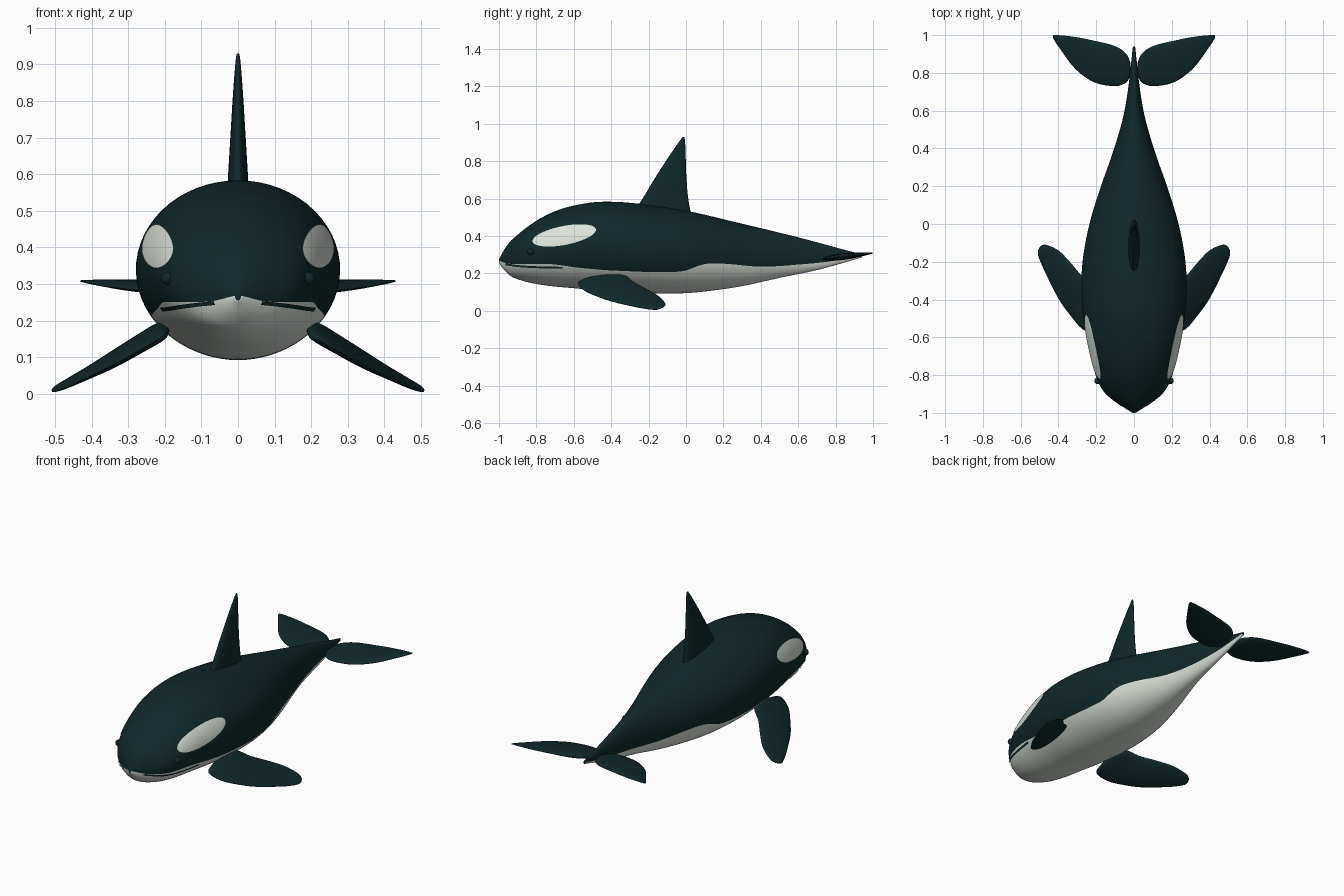
import bpy, bmesh, math
from mathutils import Vector

cube = bpy.data.objects.get("Cube")
if cube:
    bpy.data.objects.remove(cube, do_unlink=True)


def material(name, rgb):
    m = bpy.data.materials.new(name)
    m.use_nodes = True
    m.diffuse_color = (*rgb, 1)
    m.node_tree.nodes["Principled BSDF"].inputs["Base Color"].default_value = (*rgb, 1)
    return m


DARK = material("dark_teal_black", (0.005, 0.021, 0.023))
WHITE = material("off_white", (0.72, 0.77, 0.70))


def sample(table, u):
    """Smooth interpolation of rows (key, values...) at key u."""
    i = 0
    while i < len(table) - 2 and u > table[i + 1][0]:
        i += 1

    def slope(j, k):
        a, b = table[max(j - 1, 0)], table[min(j + 1, len(table) - 1)]
        return (b[k] - a[k]) / (b[0] - a[0])
    p, q = table[i], table[i + 1]
    d = q[0] - p[0]
    t = min(max((u - p[0]) / d, 0), 1)
    s = t * t * (3 - 2 * t)
    return [p[k] + (q[k] - p[k]) * s
            + d * t * (1 - t) * ((1 - t) * slope(i, k) - t * slope(i + 1, k))
            for k in range(1, len(p))]


def build(name, rows, mats, closed=True, rule=None, mirror=False):
    """Skin rows of points; closed rows are capped into a solid."""
    bm = bmesh.new()
    vs = [[bm.verts.new(p) for p in row] for row in rows]
    n = len(rows[0])
    for a, b in zip(vs, vs[1:]):
        for j in range(n if closed else n - 1):
            k = (j + 1) % n
            f = bm.faces.new((a[j], a[k], b[k], b[j]))
            f.material_index = rule(j) if rule else 0
    if closed:
        bm.faces.new(vs[0])
        bm.faces.new(vs[-1])
        bmesh.ops.recalc_face_normals(bm, faces=bm.faces)
    me = bpy.data.meshes.new(name)
    bm.to_mesh(me)
    bm.free()
    for m in mats:
        me.materials.append(m)
    ob = bpy.data.objects.new(name, me)
    bpy.context.collection.objects.link(ob)
    finish(ob, mirror)
    return ob


def finish(ob, mirror):
    bpy.ops.object.select_all(action='DESELECT')
    ob.select_set(True)
    bpy.context.view_layer.objects.active = ob
    bpy.ops.object.shade_smooth_by_angle(angle=math.radians(60))
    if mirror:
        mod = ob.modifiers.new("mirror", 'MIRROR')
        mod.use_mirror_merge = False


# Body profile: y, half width, top height, bottom height
WIDTH = [(-1, .008), (-.957, .075), (-.9, .15), (-.82, .196), (-.66, .238), (-.5, .268),
         (-.34, .279), (-.18, .27), (0, .236), (.185, .18), (.37, .115), (.555, .06),
         (.71, .032), (.94, .006)]
TOP = [(-1, .275), (-.97, .33), (-.93, .38), (-.81, .475), (-.68, .54), (-.52, .577),
       (-.4, .583), (-.25, .572), (0, .535), (.26, .475), (.61, .39), (.87, .32), (.94, .303)]
BOTTOM = [(-1, .255), (-.97, .215), (-.92, .176), (-.78, .14), (-.57, .118), (-.36, .1),
          (-.09, .092), (.07, .1), (.29, .13), (.5, .176), (.71, .22), (.94, .285)]
# Height of the edge between dark back and white belly
EDGE = [(-1, .268), (-.95, .252), (-.73, .25), (-.57, .23), (-.36, .214), (-.03, .21),
        (.1, .25), (.2, .252), (.4, .236), (.6, .247), (.77, .264), (.94, .293)]


def section(y):
    w, t, b = (sample(tab, y)[0] for tab in (WIDTH, TOP, BOTTOM))
    return w, (t + b) / 2, (t - b) / 2


def side(y, z):
    w, c, h = section(y)
    return w * math.sqrt(max(1 - ((z - c) / h) ** 2, 0))


def on_skin(y, z, lift=.003):
    """Point just outside the left flank."""
    e = .004
    n = Vector((1, -(side(y + e, z) - side(y - e, z)) / (2 * e),
                -(side(y, z + e) - side(y, z - e)) / (2 * e))).normalized()
    return Vector((side(y, z), y, z)) + n * lift


LOW, HIGH = 12, 20
rings = []
for i in range(81):
    y = -1 + 1.94 * (i / 80) ** 1.4
    w, c, h = section(y)
    a = math.asin(min(max((sample(EDGE, y)[0] - c) / h, -.97), .9))
    q = math.pi / 2
    angles = [-q + (a + q) * j / LOW for j in range(LOW)]
    angles += [a + (q - a) * j / HIGH for j in range(HIGH + 1)]
    half = [(w * math.cos(t), y, c + h * math.sin(t)) for t in angles]
    rings.append(half + [(-x, yy, z) for x, yy, z in half[-2:0:-1]])
count = len(rings[0])
build("body", rings, [DARK, WHITE],
      rule=lambda j: 1 if j < LOW or j >= count - LOW else 0)


def blade(name, stations, normal, mirror):
    """Lens-shaped fin; stations: front edge xyz, rear edge xyz, half thickness."""
    table = [(i, *s) for i, s in enumerate(stations)]
    steps = (len(table) - 1) * 4
    rows = []
    for i in range(steps + 1):
        s = sample(table, i / 4)
        lead, trail = Vector(s[:3]), Vector(s[3:6])
        mid, chord = (lead + trail) / 2, (trail - lead) / 2
        nrm = Vector(normal).normalized() * s[6]
        ring = [k * math.tau / 24 for k in range(24)]
        rows.append([mid + chord * math.cos(t) + nrm * math.sin(t) for t in ring])
    build(name, rows, [DARK], mirror=mirror)


# Dorsal fin: height, front y, rear y, half thickness
dorsal = [(.5, -.3, .03, .033), (.6, -.232, .012, .027), (.7, -.172, .003, .021),
          (.8, -.108, -.001, .015), (.87, -.061, -.003, .01), (.915, -.029, -.006, .006),
          (.93, -.017, -.01, .003)]
blade("dorsal_fin", [(0, f, z, 0, r, z, t) for z, f, r, t in dorsal], (1, 0, 0), False)

# Pectoral fins: x, z, front y, rear y, half thickness
pectoral = [(.19, .178, -.5, -.43, .006), (.21, .168, -.575, -.33, .02),
            (.275, .13, -.555, -.275, .02), (.34, .092, -.48, -.2, .018),
            (.4, .06, -.395, -.14, .014), (.466, .027, -.265, -.11, .01),
            (.495, .014, -.2, -.118, .007), (.508, .008, -.165, -.14, .003)]
blade("pectoral_fins", [(x, f, z - .7 * t, x, r, z + t, t) for x, z, f, r, t in pectoral],
      (.5, 0, .87), True)

# Tail flukes: x, front y, rear y, half thickness
fluke = [(.018, .79, .85, .006), (.04, .75, .9, .016), (.1, .73, .942, .018),
         (.21, .75, .97, .016), (.31, .82, .99, .011), (.39, .925, .999, .006),
         (.43, .985, 1.0, .002)]
blade("tail_flukes", [(x, f, .279 + .12 * (f - .75), x, r, .279 + .12 * (r - .75), t)
                      for x, f, r, t in fluke], (0, -.12, 1), True)

# White patches behind the eyes
tilt = math.radians(11)
patch = []
for r in range(9):
    row = []
    for k in range(49):
        t = k * math.tau / 48
        u, v = .172 * r / 8 * math.cos(t), .05 * r / 8 * math.sin(t)
        row.append(on_skin(-.65 + u * math.cos(tilt) - v * math.sin(tilt),
                           .402 + u * math.sin(tilt) + v * math.cos(tilt)))
    patch.append(row)
build("eye_patches", patch[:0:-1] + [[p * .02 + patch[0][0] * .98 for p in patch[1]]],
      [WHITE], closed=False, mirror=True)

# Mouth lines
MOUTH = [(-.962, .249), (-.9, .241), (-.8, .235), (-.66, .232)]
mouth = []
for v in (.005, -.005):
    ys = [-.962 + .302 * i / 40 for i in range(41)]
    mouth.append([on_skin(y, sample(MOUTH, y)[0] + v, .004) for y in ys])
build("mouth_lines", mouth[::-1], [DARK], closed=False, mirror=True)

# Eyes
eye_at = on_skin(-.83, .315, 0)
eye = []
for i in range(1, 12):
    p = math.pi * i / 12
    eye.append([eye_at + .018 * Vector((math.cos(p), math.sin(p) * math.cos(k * math.tau / 20),
                                        math.sin(p) * math.sin(k * math.tau / 20)))
                for k in range(20)])
build("eyes", eye, [DARK], mirror=True)
